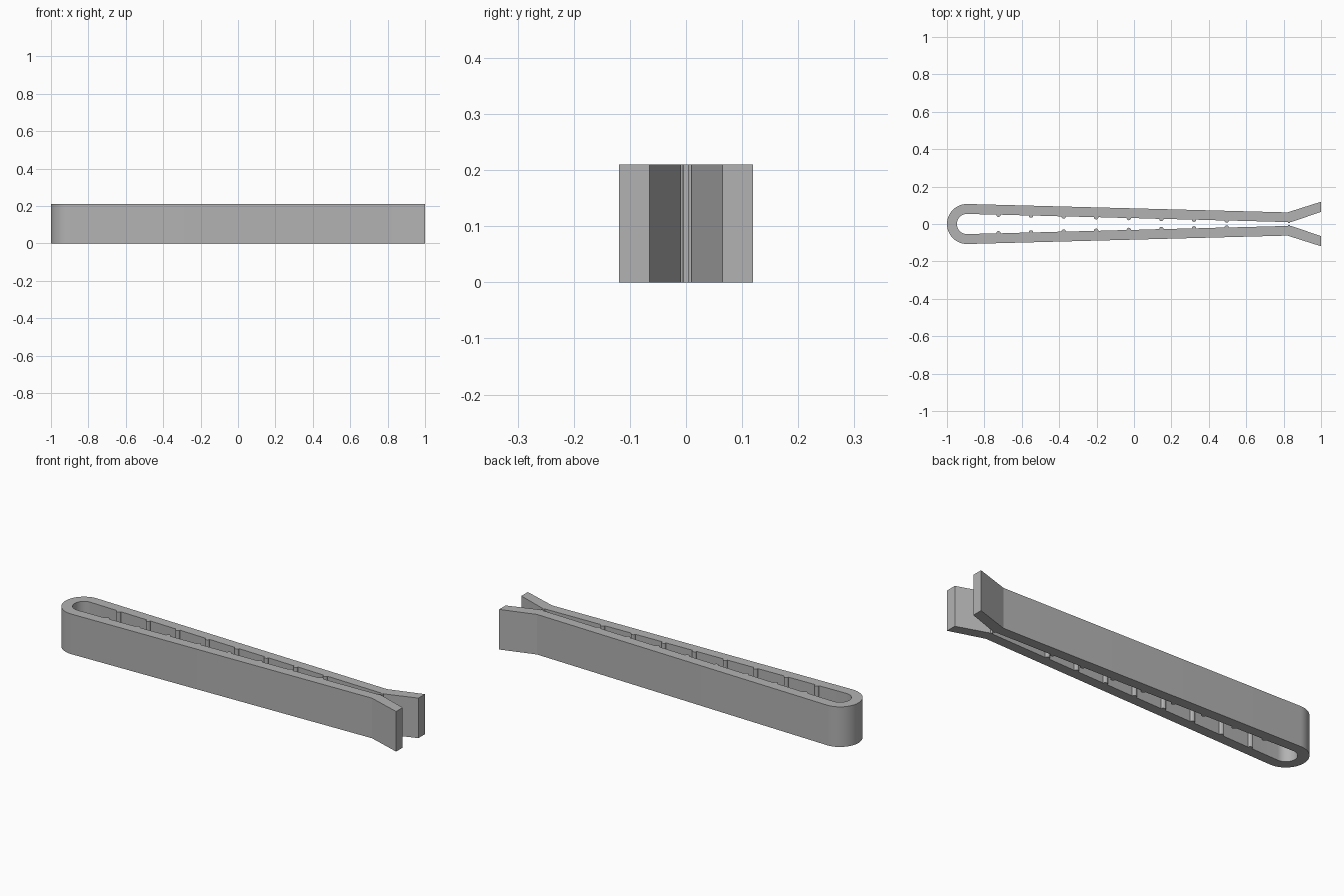
import bpy
import bmesh
from math import sin, cos, pi, radians

cube = bpy.data.objects.get("Cube")
if cube:
    bpy.data.objects.remove(cube, do_unlink=True)

HEIGHT = 0.21
BEND = 0.835          # where the arms flare outwards
BOW = -0.893          # centre of the rounded end

grey = bpy.data.materials.new("grey plastic")
grey.use_nodes = True
grey.diffuse_color = (0.45, 0.45, 0.45, 1)
grey.node_tree.nodes["Principled BSDF"].inputs["Base Color"].default_value = grey.diffuse_color


def inner_y(x):
    """Inner face of the tapering back arm."""
    t = (x - BOW) / (BEND - BOW)
    return 0.054 + (0.010 - 0.054) * t


def arc(radius, steps=12):
    """Quarter turn from the centre line to the back arm."""
    return [(BOW - radius * cos(a), radius * sin(a))
            for a in (pi / 2 * i / steps for i in range(steps + 1))]


def ridge(x, radius, steps=6):
    """Small half-round grip tooth pointing at the centre line."""
    return [(x - radius * cos(pi * i / steps),
             inner_y(x) - radius * sin(pi * i / steps)) for i in range(steps + 1)]


# Half outlines: outer wall and toothed inner wall, ending at the flared tip
outer = arc(0.107) + [(0.82, 0.062), (1.0, 0.119)]
inner = arc(0.054)
for i in range(8):
    inner += ridge(-0.725 + 0.1743 * i, 0.012)
inner += ridge(BEND - 0.006, 0.006) + [(BEND + 0.005, 0.010), (1.0, 0.065)]


def mirrored(points):
    return [(x, -y) for x, y in reversed(points[1:])] + points


# Closed clip outline, extruded upwards
outline = mirrored(outer) + mirrored(inner)[::-1]
bm = bmesh.new()
face = bm.faces.new([bm.verts.new((x, y, 0)) for x, y in outline])
result = bmesh.ops.extrude_face_region(bm, geom=[face])
top = [g for g in result["geom"] if isinstance(g, bmesh.types.BMVert)]
bmesh.ops.translate(bm, vec=(0, 0, HEIGHT), verts=top)
bmesh.ops.recalc_face_normals(bm, faces=bm.faces)

mesh = bpy.data.meshes.new("clip_body")
bm.to_mesh(mesh)
bm.free()
mesh.materials.append(grey)
clip = bpy.data.objects.new("clip_body", mesh)
bpy.context.collection.objects.link(clip)

bpy.ops.object.select_all(action="DESELECT")
clip.select_set(True)
bpy.context.view_layer.objects.active = clip
bpy.ops.object.shade_smooth_by_angle(angle=radians(15))
